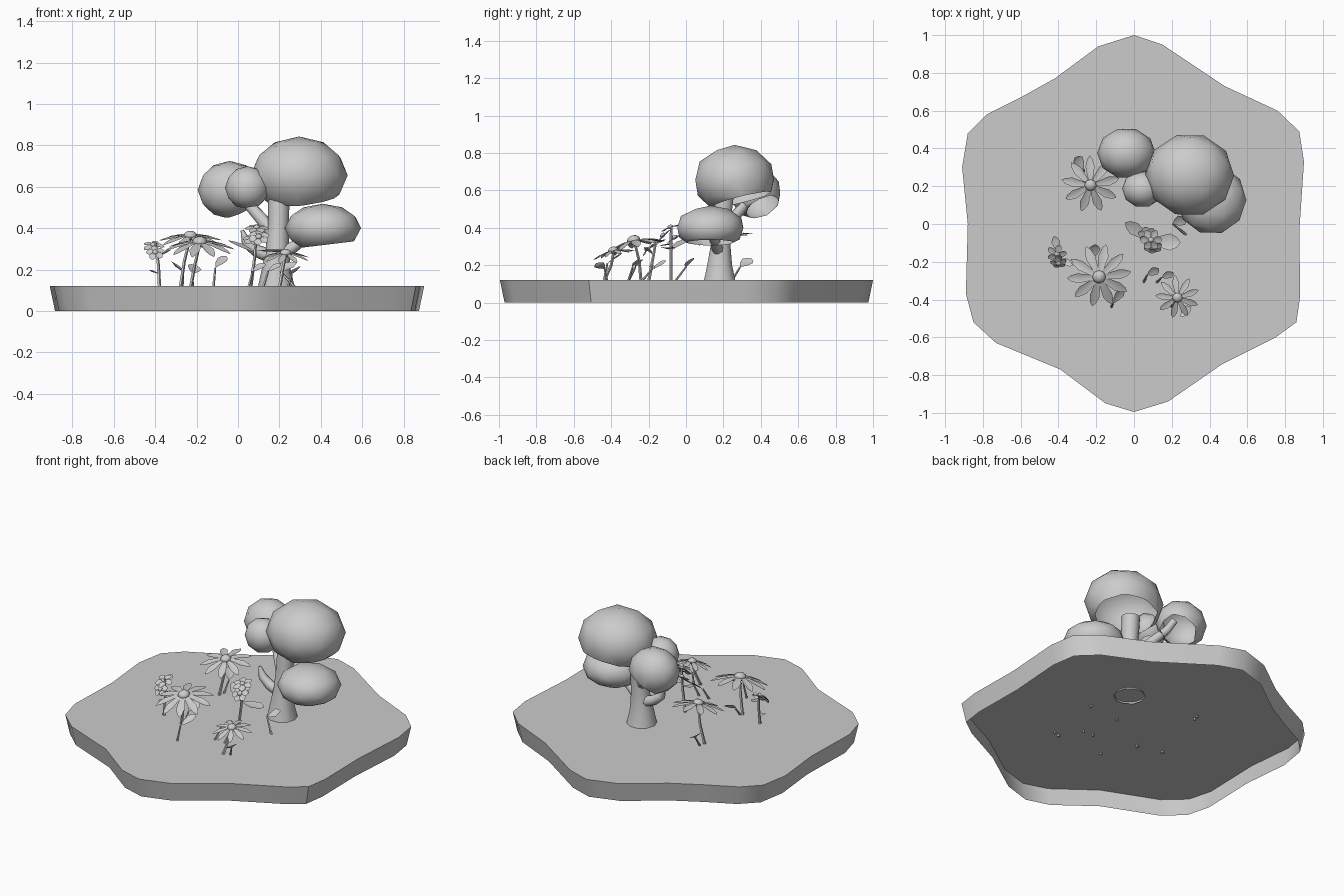
import bpy, bmesh, math
from mathutils import Vector, Matrix

if "Cube" in bpy.data.objects:
    bpy.data.objects.remove(bpy.data.objects["Cube"])


def make(name, verts, faces, angle=35):
    me = bpy.data.meshes.new(name)
    me.from_pydata([tuple(v) for v in verts], [], faces)
    ob = bpy.data.objects.new(name, me)
    bpy.context.collection.objects.link(ob)
    smooth(ob, angle)
    return ob


def smooth(ob, angle):
    bpy.ops.object.select_all(action='DESELECT')
    ob.select_set(True)
    bpy.context.view_layer.objects.active = ob
    bpy.ops.object.shade_smooth_by_angle(angle=math.radians(angle))


def tube(name, pts, radii, sides=8):
    """Open tapered tube through the given points."""
    pts = [Vector(p) for p in pts]
    verts, faces = [], []
    for i, p in enumerate(pts):
        d = pts[min(i + 1, len(pts) - 1)] - pts[max(i - 1, 0)]
        q = Vector((0, 0, 1)).rotation_difference(d)
        for k in range(sides):
            a = 2 * math.pi * k / sides
            verts.append(p + q @ Vector((math.cos(a), math.sin(a), 0)) * radii[i])
    for i in range(len(pts) - 1):
        for k in range(sides):
            a, b = i * sides + k, i * sides + (k + 1) % sides
            faces.append((a, b, b + sides, a + sides))
    faces.append(tuple(range((len(pts) - 1) * sides, len(pts) * sides)))
    return make(name, verts, faces, 50)


def blade(length, width, droop, fold=0.15):
    """Folded pointed petal along +x: verts and faces."""
    v, f = [(0, 0, 0)], []
    for t, w in ((0.3, 0.65), (0.65, 1.0), (0.88, 0.6)):
        z = -droop * t * t * length
        v += [(t * length, -w * width / 2, z), (t * length, 0, z - fold * width * w),
              (t * length, w * width / 2, z)]
    v.append((length, 0, -droop * length))
    f = [(0, 1, 2), (0, 2, 3)]
    for i in (1, 4):
        f += [(i, i + 3, i + 4, i + 1), (i + 1, i + 4, i + 5, i + 2)]
    f += [(7, 10, 8), (8, 10, 9)]
    return v, f


def leaf(name, pos, azimuth, pitch, length, width, droop=0.15, roll=0):
    v, f = blade(length, width, droop)
    m = (Matrix.Translation(pos) @ Matrix.Rotation(math.radians(azimuth), 4, 'Z')
         @ Matrix.Rotation(math.radians(-pitch), 4, 'Y') @ Matrix.Rotation(math.radians(roll), 4, 'X'))
    return make(name, [m @ Vector(p) for p in v], f, 60)


def flower(name, pos, radius, count, width, tilt, core, droop=0.25, start=0):
    """Ring of petals with a domed centre, tilted towards the front."""
    m = Matrix.Translation(pos) @ Matrix.Rotation(math.radians(tilt), 4, 'X')
    verts, faces = [], []
    for i in range(count):
        v, f = blade(radius, width, droop)
        r = m @ Matrix.Rotation(2 * math.pi * i / count + start, 4, 'Z')
        n = len(verts)
        verts += [r @ Vector(p) for p in v]
        faces += [tuple(n + j for j in q) for q in f]
    make(name + "_petals", verts, faces, 60)
    bpy.ops.mesh.primitive_uv_sphere_add(segments=8, ring_count=6, radius=core)
    ob = bpy.context.object
    ob.name = name + "_centre"
    ob.data.transform(m @ Matrix.Scale(0.7, 4, (0, 0, 1)))
    smooth(ob, 60)


def foliage(name, centre, size, cut_point, cut_normal):
    """Low-poly crown shell, open where the plane cuts it."""
    bm = bmesh.new()
    bmesh.ops.create_icosphere(bm, subdivisions=2, radius=1)
    bmesh.ops.transform(bm, verts=bm.verts, matrix=Matrix.Translation(centre)
                        @ Matrix.Diagonal((*size, 1)) @ Matrix.Rotation(0.3, 4, 'Z'))
    bmesh.ops.bisect_plane(bm, geom=bm.verts[:] + bm.edges[:] + bm.faces[:],
                           plane_co=cut_point, plane_no=cut_normal, clear_outer=True)
    me = bpy.data.meshes.new(name)
    bm.to_mesh(me)
    bm.free()
    ob = bpy.data.objects.new(name, me)
    bpy.context.collection.objects.link(ob)
    smooth(ob, 60)


# wavy hexagonal ground tile, open underneath
outline = [(0, 1), (-.19, .94), (-.42, .77), (-.60, .67), (-.78, .58), (-.88, .48), (-.91, .30),
           (-.88, 0), (-.89, -.37), (-.85, -.52), (-.73, -.63), (-.39, -.77), (-.15, -.95),
           (0, -.995), (.18, -.94), (.47, -.74), (.75, -.60), (.86, -.52), (.88, -.38),
           (.875, -.04), (.90, .33), (.875, .49), (.76, .60), (.48, .73), (.15, .95)]
n = len(outline)
make("ground_tile",
     [(x, y, .12) for x, y in outline] + [(x * .972, y * .975, 0) for x, y in outline],
     [tuple(range(n))] + [(i, i + n, (i + 1) % n + n, (i + 1) % n) for i in range(n)], 40)

# tree trunk and branches
tube("trunk", [(.185, .18, .11), (.185, .18, .2), (.19, .185, .3), (.195, .19, .42), (.20, .21, .62)],
     [.09, .07, .056, .05, .053], 10)
tube("left_branch", [(.17, .2, .38), (.10, .26, .46), (.03, .33, .54), (.0, .36, .6)],
     [.035, .03, .025, .022])
tube("small_branch", [(.17, .19, .26), (.09, .19, .29), (.04, .19, .33), (.02, .19, .39)],
     [.035, .03, .025, .008])
tube("right_branch", [(.19, .18, .26), (.27, .16, .31), (.36, .14, .38)], [.035, .028, .025])

# leafy crowns
foliage("top_crown", (.295, .26, .655), (.235, .22, .188), (.3, .26, .54), (.1, .25, -1))
foliage("left_crown", (-.04, .375, .585), (.155, .135, .14), (.0, .42, .51), (.45, .4, -.8))
foliage("middle_crown", (.045, .185, .595), (.108, .098, .105), (.045, .2, .51), (.1, .2, -1))
foliage("right_crown", (.41, .13, .40), (.185, .185, .118), (.41, .13, .318), (.12, 0, -1))

# stems of the flowers
stems = {
    "back_flower": [(-.28, .21, .11), (-.26, .23, .24), (-.23, .21, .36)],
    "middle_flower": [(-.23, -.24, .11), (-.21, -.25, .22), (-.185, -.275, .325)],
    "front_flower": [(.20, -.44, .11), (.215, -.40, .2), (.23, -.385, .275)],
    "tall_flower": [(.06, -.08, .11), (.08, -.08, .26), (.09, -.08, .41)],
    "left_flower": [(-.38, -.20, .11), (-.385, -.18, .22), (-.40, -.16, .33)],
}
for name, path in stems.items():
    tube(name + "_stem", path, [.009, .008, .007], 5)

# daisy heads
flower("back_flower", (-.23, .205, .365), .155, 9, .048, 12, .032, .2, .2)
flower("middle_flower", (-.185, -.28, .335), .172, 10, .052, 12, .036, .25, .1)
flower("front_flower", (.23, -.39, .28), .118, 9, .035, 12, .027, .25, .3)

# clusters of small blossoms
for i, (p, r, t) in enumerate([((.09, -.085, .405), .06, 20), ((.10, -.125, .36), .052, 45),
                               ((.07, -.06, .35), .05, 30)]):
    flower("tall_blossom_%d" % i, p, r, 6, .042, t, .016, .15, i * .4)
for i, (p, r, t) in enumerate([((-.41, -.16, .32), .055, 30), ((-.40, -.21, .285), .045, 50)]):
    flower("left_blossom_%d" % i, p, r, 5, .036, t, .014, .2, i * .5)

# leaves on the flower stems
leaf("tall_leaf_left", (.08, -.08, .28), 145, 30, .165, .07)
leaf("tall_leaf_right", (.09, -.09, .29), -3, 10, .155, .09)
leaf("left_leaf_back", (-.40, -.15, .30), 105, 20, .09, .045)
leaf("left_leaf_right", (-.385, -.18, .26), -35, 35, .08, .035)
leaf("left_leaf_low", (-.385, -.17, .18), 200, 30, .05, .04)

# single oval leaves on short leaning stems: base, leaf start, heading
sprigs = [((-.22, -.24, .11), (-.22, -.18, .18), 75, .085, .07),
          ((-.12, -.44, .11), (-.11, -.42, .21), 52, .11, .05),
          ((.24, -.42, .11), (.26, -.435, .18), -65, .06, .08),
          ((.05, -.31, .11), (.07, -.27, .19), 25, .08, .05),
          ((.12, -.31, .11), (.145, -.285, .19), 20, .08, .045),
          ((.28, -.06, .11), (.205, .0, .19), 20, .09, .065),
          ((-.27, .24, .11), (-.265, .29, .19), 125, .09, .075)]
for i, (base, tip, az, ln, wd) in enumerate(sprigs):
    mid = (Vector(base) + Vector(tip)) / 2
    tube("sprig_stem_%d" % i, [base, mid, tip], [.007, .006, .005], 5)
    leaf("sprig_leaf_%d" % i, tip, az, 38, ln, wd, .15, 25)
